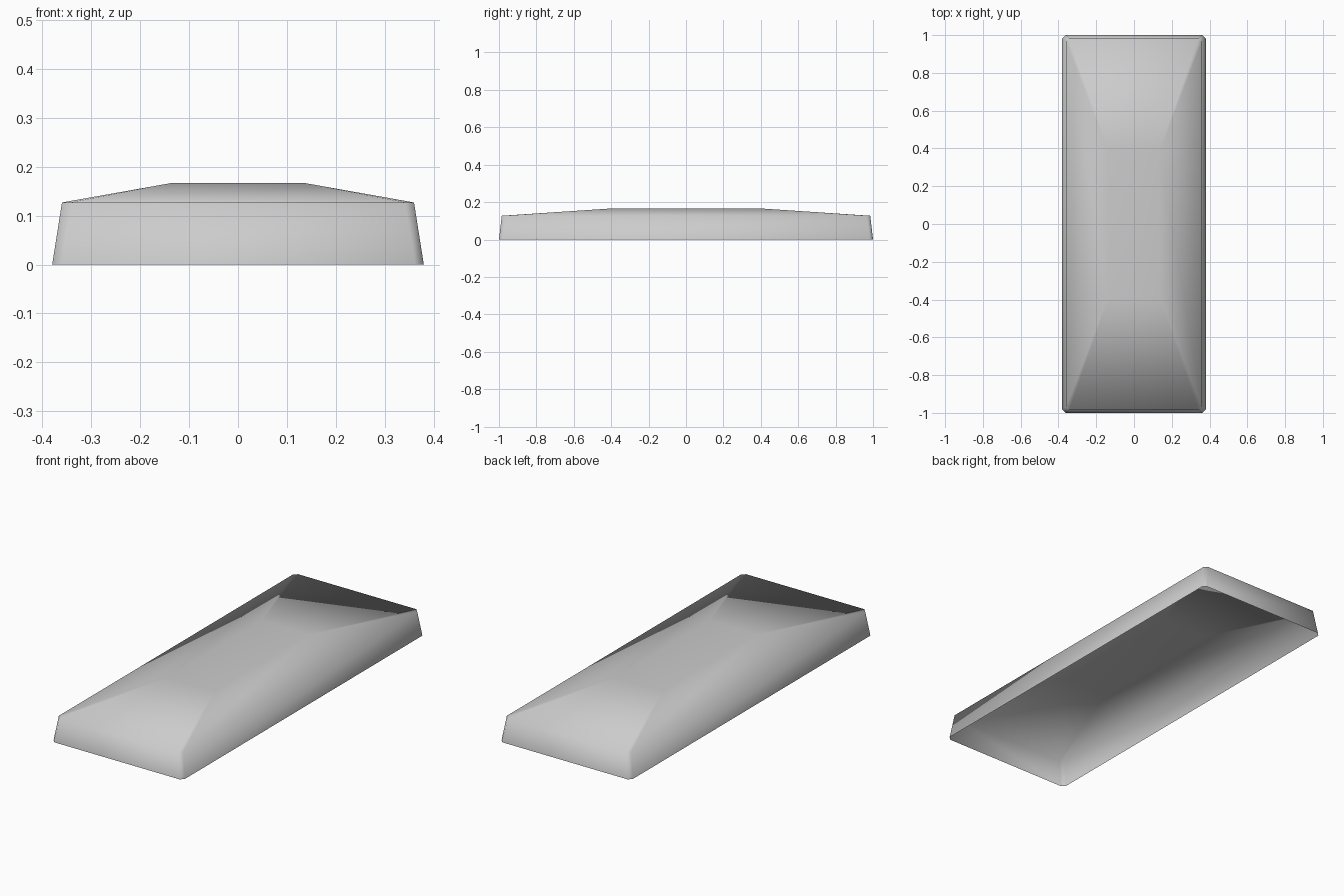
import bpy, bmesh

if "Cube" in bpy.data.objects:
    bpy.data.objects.remove(bpy.data.objects["Cube"])


def ring(bm, hx, hy, z, cut):
    """Rectangle ring with clipped corners, counter-clockwise."""
    pts = []
    for sx, sy, flip in ((1, -1, 0), (1, 1, 1), (-1, 1, 0), (-1, -1, 1)):
        pair = [(sx * (hx - cut), sy * hy), (sx * hx, sy * (hy - cut))]
        pts += pair[::-1] if flip else pair
    return [bm.verts.new((x, y, z)) for x, y in pts]


def bridge(bm, low, high):
    n = len(low)
    for i in range(n):
        j = (i + 1) % n
        bm.faces.new((low[i], low[j], high[j], high[i]))


bm = bmesh.new()

# Sloping side walls, open underneath
base = ring(bm, 0.38, 1.0, 0.0, 0.018)
rim = ring(bm, 0.36, 0.985, 0.127, 0.018)
bridge(bm, base, rim)

# Low hipped top with a flat centre panel
panel = [bm.verts.new((x, y, 0.167)) for x, y in
         ((0.135, -0.385), (0.135, 0.385), (-0.135, 0.385), (-0.135, -0.385))]
for k in range(4):
    a, b, c = rim[2 * k], rim[2 * k + 1], rim[(2 * k + 2) % 8]
    bm.faces.new((a, b, panel[k]))
    bm.faces.new((b, c, panel[(k + 1) % 4], panel[k]))
bm.faces.new(panel)

for f in bm.faces:
    f.smooth = True
mesh = bpy.data.meshes.new("hollow_cover")
bm.to_mesh(mesh)
bm.free()
cover = bpy.data.objects.new("hollow_cover", mesh)
bpy.context.collection.objects.link(cover)
